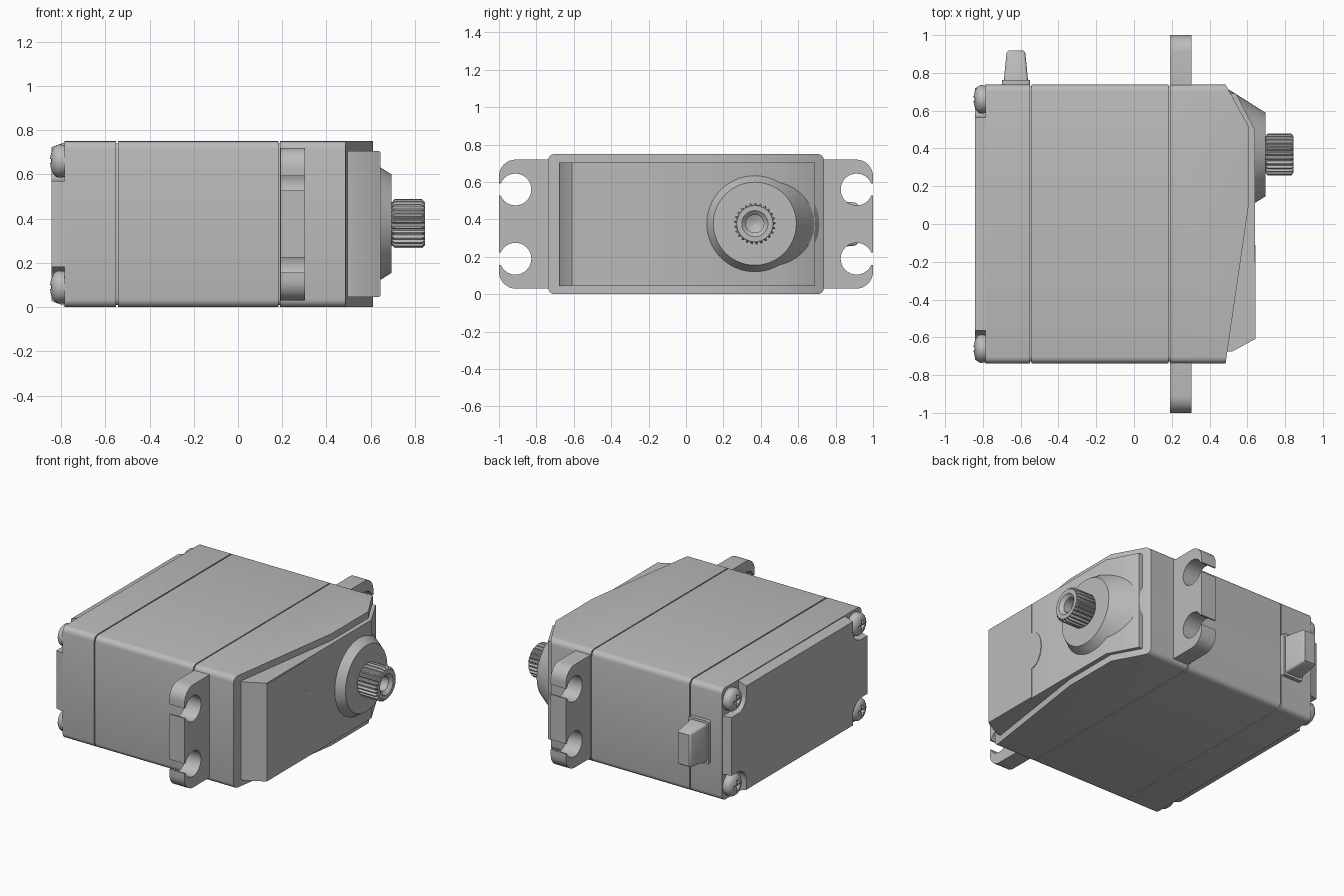
import bpy, bmesh, math
from mathutils import Vector

cube = bpy.data.objects.get("Cube")
if cube:
    bpy.data.objects.remove(cube)

GREY = (0.5, 0.5, 0.5, 1)
mat = bpy.data.materials.new("housing grey")
mat.use_nodes = True
mat.diffuse_color = GREY
mat.node_tree.nodes["Principled BSDF"].inputs["Base Color"].default_value = GREY

MID = 0.375          # mid height
HALF_Y = 0.738       # half length of the case
TAU = 2 * math.pi


def loft(name, rings, bevel=0, axis="X"):
    """Skin a stack of rings, cap both ends, round the edges along one axis."""
    bm = bmesh.new()
    rows = [[bm.verts.new(p) for p in ring] for ring in rings]
    n = len(rows[0])
    for a, b in zip(rows, rows[1:]):
        for i in range(n):
            j = (i + 1) % n
            bm.faces.new((a[i], a[j], b[j], b[i]))
    bm.faces.new(rows[0])
    bm.faces.new(rows[-1])
    bmesh.ops.recalc_face_normals(bm, faces=bm.faces)
    if bevel:
        k = "XYZ".index(axis)
        edges = [e for e in bm.edges
                 if abs((e.verts[0].co - e.verts[1].co).normalized()[k]) > 0.95]
        bmesh.ops.bevel(bm, geom=edges, offset=bevel, segments=4,
                        profile=0.5, affect="EDGES")
    mesh = bpy.data.meshes.new(name)
    bm.to_mesh(mesh)
    bm.free()
    mesh.materials.append(mat)
    ob = bpy.data.objects.new(name, mesh)
    bpy.context.collection.objects.link(ob)
    bpy.ops.object.select_all(action="DESELECT")
    ob.select_set(True)
    bpy.context.view_layer.objects.active = ob
    bpy.ops.object.shade_smooth_by_angle(angle=math.radians(32))
    return ob


def along_x(outline, *xs):
    return [[(x, y, z) for y, z in outline] for x in xs]


def along_z(outline, *zs):
    return [[(x, y, z) for x, y in outline] for z in zs]


def rect(a, b, c=0, d=0):
    return [(c - a, d - b), (c + a, d - b), (c + a, d + b), (c - a, d + b)]


def arc(cx, cy, r, start, end, n=8):
    return [(cx + r * math.cos(start + (end - start) * i / n),
             cy + r * math.sin(start + (end - start) * i / n)) for i in range(n + 1)]


def lathe(name, profile, y=0, z=0, seg=48, tooth=0):
    """Turn (x, radius, toothed) points about a line along x."""
    rings = []
    for x, r, toothed in profile:
        ring = []
        for i in range(seg):
            a = TAU * i / seg
            rr = r - tooth if toothed and i % 4 > 1 else r
            ring.append((x, y + rr * math.cos(a), z + rr * math.sin(a)))
        rings.append(ring)
    return loft(name, rings)


# Case: inner core showing in the seams, rear cap and middle section
case = rect(HALF_Y, MID, 0, MID)
loft("seam_core", along_x(rect(HALF_Y - 0.01, MID - 0.01, 0, MID), -0.7, 0.4), 0.03)
loft("rear_cap", along_x(case, -0.785, -0.551), 0.035)
loft("middle_case", along_x(case, -0.543, 0.183), 0.035)

# Front section with its sloping nose
nose = [(0.19, -HALF_Y), (0.485, -HALF_Y), (0.61, 0.12), (0.61, 0.51),
        (0.485, HALF_Y), (0.19, HALF_Y)]
loft("front_case", along_z(nose, 0, 2 * MID), 0.035)

# Raised face plate with a thin cover panel
plate = [(0.46, -0.675), (0.52, -0.675), (0.64, -0.61), (0.64, 0.50),
         (0.54, 0.69), (0.46, 0.69)]
loft("face_plate", along_z(plate, 0.045, 0.705))
panel = ([(-0.61, 0.05), (-0.2, 0.05)]
         + [(-0.2 + 0.7 * (y + 0.2), z)
            for y, z in arc(-0.2, MID, 0.125, -math.pi / 2, math.pi / 2, 12)]
         + [(-0.2, 0.70), (-0.61, 0.70)])
loft("cover_panel", along_x(panel, 0.635, 0.644))

# Rear end plate: rounded pockets at the corners, tapering outwards
quarter = ([(HALF_Y, 0.195)]
           + arc(0.655, 0.285, 0.09, -math.pi / 2, -math.pi, 8)
           + [(0.565, MID)])
cross = []
for sy, sz in ((1, 1), (-1, 1), (-1, -1), (1, -1)):
    pts = [(sy * y, sz * z) for y, z in quarter]
    cross += pts if sy * sz > 0 else pts[::-1]


def clamped(y_max, z_max):
    return [(max(-y_max, min(y_max, y)), MID + max(-z_max, min(z_max, z)))
            for y, z in cross]


loft("rear_end_plate", along_x(clamped(HALF_Y - 0.004, MID - 0.004), -0.78)
     + along_x(clamped(0.72, 0.348), -0.843))

# Domed cross-head screws, sharing one mesh
dome = [(0.01, 0.072, 0), (-0.025, 0.075, 0)]
dome += [(-0.025 - 0.04 * math.sin(t), 0.075 * math.cos(t), 0)
         for t in (0.3, 0.6, 0.9, 1.2, 1.45)]
screw = lathe("screw", dome, seg=32)
arms = [loft("slot_cutter", along_x(rect(a, b), -0.1, -0.045))
        for a, b in ((0.036, 0.009), (0.009, 0.036))]
for arm in arms:
    arm.hide_render = True
    cut = screw.modifiers.new("slot", "BOOLEAN")
    cut.operation = "DIFFERENCE"
    cut.solver = "EXACT"
    cut.object = arm
graph = bpy.context.evaluated_depsgraph_get()
screw_mesh = bpy.data.meshes.new_from_object(screw.evaluated_get(graph))
for helper in arms + [screw]:
    bpy.data.objects.remove(helper)
for y_name, sy in (("front", -1), ("back", 1)):
    for z_name, sz in (("lower", -1), ("upper", 1)):
        ob = bpy.data.objects.new(f"{y_name}_{z_name}_screw", screw_mesh)
        ob.location = Vector((-0.785, sy * 0.66, MID + sz * 0.285))
        bpy.context.collection.objects.link(ob)

# Mounting ears with open round holes
gap = 0.4
lower = ([(0.70, 0.03)] + arc(0.91, 0.12, 0.09, -math.pi / 2, 0, 8) + [(1, 0.157)]
         + arc(0.912, 0.19, 0.085, -gap, gap - TAU, 28) + [(1, 0.223)])
ear = lower + [(y, 2 * MID - z) for y, z in reversed(lower)]
for name, side in (("front_ear", -1), ("back_ear", 1)):
    loft(name, along_x([(side * y, z) for y, z in ear], 0.191, 0.304))


# Cable outlet on the back side
def outlet_ring(half_x, half_z, y):
    return [(x, y, z) for x, z in rect(half_x, half_z, -0.625, MID)]


loft("cable_flange", [outlet_ring(0.075, 0.145, 0.72),
                      outlet_ring(0.075, 0.145, 0.762)], 0.015, "Y")
loft("cable_boot", [outlet_ring(0.065, 0.13, 0.75),
                    outlet_ring(0.05, 0.115, 0.905),
                    outlet_ring(0.04, 0.105, 0.918)], 0.015, "Y")

# Output boss and toothed hollow shaft
SHAFT_Y = 0.368
lathe("output_boss", [(0.5, 0.345, 0), (0.695, 0.222, 0)], SHAFT_Y, MID + 0.002, 64)
lathe("output_shaft",
      [(0.68, 0.095, 0), (0.697, 0.098, 0), (0.708, 0.111, 1), (0.832, 0.111, 1),
       (0.845, 0.097, 0), (0.845, 0.07, 0), (0.825, 0.048, 0), (0.77, 0.048, 0),
       (0.75, 0.004, 0)],
      SHAFT_Y, MID + 0.002, 100, 0.014)
